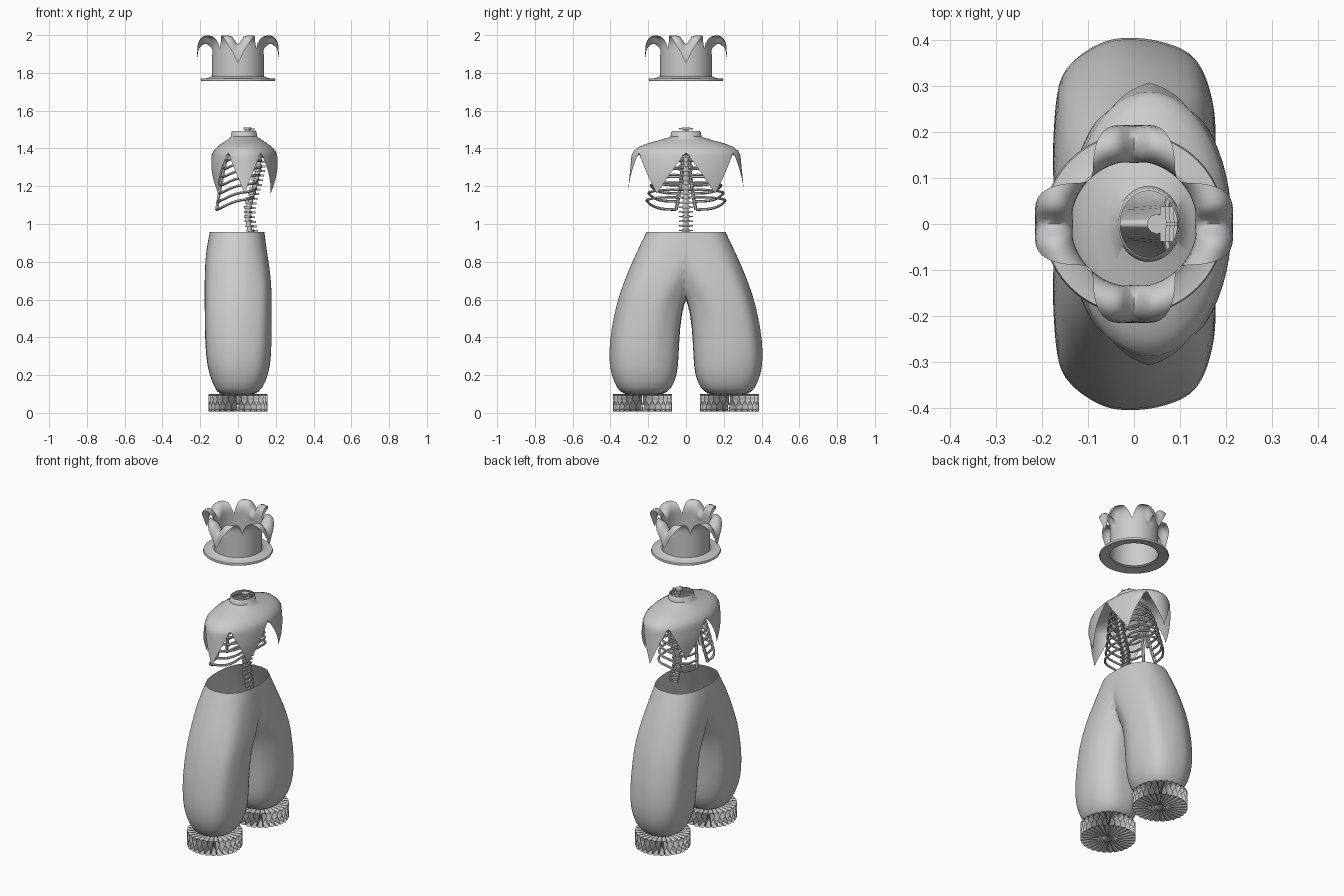
import bpy, bmesh
from math import sin, cos, pi, radians, exp, copysign
from mathutils import Vector

if "Cube" in bpy.data.objects:
    bpy.data.objects.remove(bpy.data.objects["Cube"])

grey = bpy.data.materials.new("grey")
grey.diffuse_color = (0.6, 0.6, 0.6, 1)
grey.use_nodes = True
grey.node_tree.nodes["Principled BSDF"].inputs["Base Color"].default_value = grey.diffuse_color


def finish(obj, angle=50):
    obj.data.materials.append(grey)
    bpy.context.view_layer.objects.active = obj
    for o in bpy.context.selected_objects:
        o.select_set(False)
    obj.select_set(True)
    bpy.ops.object.shade_smooth_by_angle(angle=radians(angle))
    return obj


def loft(name, rings, cap=False, angle=50):
    """Skin closed rings of equal point count."""
    bm = bmesh.new()
    vs = [[bm.verts.new(p) for p in r] for r in rings]
    n = len(vs[0])
    for a, b in zip(vs, vs[1:]):
        for i in range(n):
            j = (i + 1) % n
            bm.faces.new((a[i], a[j], b[j], b[i]))
    if cap:
        bm.faces.new(vs[-1])
    bmesh.ops.recalc_face_normals(bm, faces=bm.faces)
    me = bpy.data.meshes.new(name)
    bm.to_mesh(me)
    bm.free()
    obj = bpy.data.objects.new(name, me)
    bpy.context.collection.objects.link(obj)
    return finish(obj, angle)


def interp(rows, z):
    """Linear lookup in rows sorted by falling first value."""
    for a, b in zip(rows, rows[1:]):
        if z >= b[0]:
            t = (z - a[0]) / (b[0] - a[0])
            return [p + (q - p) * t for p, q in zip(a, b)]
    return list(rows[-1])


def tube(name, paths, radius):
    """Smooth round rods through the given points."""
    cu = bpy.data.curves.new(name, 'CURVE')
    cu.dimensions = '3D'
    cu.bevel_depth = radius
    cu.bevel_resolution = 1
    cu.resolution_u = 6
    cu.use_fill_caps = True
    for pts in paths:
        sp = cu.splines.new('BEZIER')
        sp.bezier_points.add(len(pts) - 1)
        for bp, p in zip(sp.bezier_points, pts):
            bp.co = p
            bp.handle_left_type = bp.handle_right_type = 'AUTO'
    obj = bpy.data.objects.new(name, cu)
    bpy.context.collection.objects.link(obj)
    for o in bpy.context.selected_objects:
        o.select_set(False)
    obj.select_set(True)
    bpy.context.view_layer.objects.active = obj
    bpy.ops.object.convert(target='MESH')
    return finish(bpy.context.object)


# Baggy trousers: one leg, cut at the middle and mirrored
# rows: height, inner y, outer y, front x, back x
LEG = [(.957, -.21, .21, -.15, .14), (.85, -.14, .262, -.172, .155),
       (.75, -.085, .307, -.178, .172), (.65, -.03, .345, -.18, .18),
       (.58, .008, .367, -.18, .18), (.45, .028, .397, -.18, .18),
       (.3, .036, .412, -.175, .178), (.2, .044, .398, -.155, .162),
       (.13, .075, .365, -.122, .13), (.09, .12, .33, -.1, .09)]
rings = []
for z, yi, yo, xf, xb in LEG:
    ring = []
    fold = .035 * sin(pi * (.957 - z) / .867)
    for i in range(40):
        a = 2 * pi * i / 40
        k = 1 + fold * (cos(7 * a + 2 * z) - 1) * .5
        c, s = [copysign(abs(v) ** .82, v) for v in (cos(a), sin(a))]
        ring.append(((xf + xb) / 2 + (xb - xf) / 2 * c * k,
                     (yi + yo) / 2 + (yo - yi) / 2 * s * k, z))
    rings.append(ring)
trousers = loft("trousers", rings, cap=True, angle=60)
sub = trousers.modifiers.new("smooth", 'SUBSURF')
sub.levels = sub.render_levels = 1
mir = trousers.modifiers.new("mirror", 'MIRROR')
mir.use_axis = (False, True, False)
mir.use_bisect_axis = (False, True, False)

# Ankle ruffles: a looping ribbon spread out from the centre
for side, y0 in (("left", -.23), ("right", .23)):
    N, STEPS = 28, 16
    rings = []
    for r in (.03, .157):
        ring = []
        for i in range(N * STEPS):
            t = 2 * pi * i / (N * STEPS)
            a = t + .105 * sin(2 * N * t)
            ring.append((r * cos(a), y0 + r * sin(a), .054 + .046 * cos(N * t)))
        rings.append(ring)
    loft(side + "_ruffle", rings)

# Pointed cape: neck collar, shoulders, six hanging points
# rows: step, x radius, y radius, height, x centre
CAPE = [(.062, .072, 1.492, .032), (.066, .078, 1.488, .032), (.07, .082, 1.462, .032),
        (.092, .135, 1.445, .034), (.118, .2, 1.428, .034), (.145, .25, 1.408, .034),
        (.165, .278, 1.385, .034), (.172, .288, 1.365, .034)]
SEG = 96
rings = []
for rx, ry, z, cx in CAPE:
    rings.append([(cx + rx * cos(2 * pi * i / SEG), ry * sin(2 * pi * i / SEG), z)
                  for i in range(SEG)])
for k in range(1, 7):
    u = k / 6
    ring = []
    for i in range(SEG):
        a = 2 * pi * i / SEG
        w = (i % 16) / 8
        tip = (1 - abs(w - 1)) ** 1.1            # 0 at a notch, 1 at a point
        drop = u * tip
        ring.append((.034 + (.172 + .012 * sin(pi * drop) - .012 * drop) * cos(a),
                     (.288 + .02 * drop) * sin(a), 1.365 - .205 * drop + .012 * u * (1 - tip)))
    rings.append(ring)
loft("cape", rings)

# Spine: stacked vertebrae along a curved line (height, x)
SPINE = [(1.52, .045), (1.45, .07), (1.37, .11), (1.3, .107), (1.2, .085),
         (1.1, .054), (1.03, .052), (.93, .075)]


def spine_x(z):
    return interp(SPINE, z)[1]


bm = bmesh.new()
for k in range(24):
    z = 1.505 - k * .0245
    x = spine_x(z)
    for r, h, dz in ((.022, .011, 0), (.014, .0245, -.012)):
        ret = bmesh.ops.create_cone(bm, cap_ends=True, segments=10, radius1=r,
                                    radius2=r, depth=h)
        bmesh.ops.translate(bm, verts=ret["verts"], vec=(x, 0, z + dz))
    # side wings and rear spur
    for off, size in (((.012, 0, 0), (.012, .076, .007)), ((.024, 0, -.004), (.03, .007, .01))):
        ret = bmesh.ops.create_cube(bm, size=1)
        bmesh.ops.scale(bm, verts=ret["verts"], vec=size)
        bmesh.ops.translate(bm, verts=ret["verts"], vec=Vector((x, 0, z)) + Vector(off))
me = bpy.data.meshes.new("spine")
bm.to_mesh(me)
bm.free()
spine = bpy.data.objects.new("spine", me)
bpy.context.collection.objects.link(spine)
finish(spine, 40)

# Ribs: curved rods from the spine to the breastbone
paths, front = [], {-1: [], 1: []}
for k in range(8):
    t = k / 7
    z = 1.415 - .275 * t
    w = .085 + .12 * t ** .6
    xf = -.045 - .068 * t ** .7
    yf = .018 + .035 * t * t
    for s in (-1, 1):
        end = (xf, s * yf, z - .035 - .03 * t)
        front[s].append(end)
        paths.append([(spine_x(z), s * .012, z), (spine_x(z) + .012, s * w * .45, z + .002),
                      (.055, s * w * .93, z - .008), (-.01, s * w, z - .02),
                      (xf * .8, s * w * .72, z - .035 - .02 * t), end])
tube("ribs", paths, .007)
tube("rib_front_cartilage", [front[-1], front[1]], .009)
tube("breastbone", [[(-.045, 0, 1.4), (-.085, 0, 1.29), (-.105, 0, 1.2)]], .014)

# Hat: brim, crown wall and four curled petals
rings = []
for r, z in ((.137, 1.765), (.195, 1.757), (.198, 1.763), (.195, 1.77), (.16, 1.772), (.141, 1.782)):
    rings.append([(r * cos(2 * pi * i / 96), r * sin(2 * pi * i / 96), z) for i in range(96)])
loft("hat_brim", rings, angle=60)


def petal(s):
    """Wall up, over the curl, and down (s is length along the petal)."""
    if s < .165:
        return .137, 1.775 + s
    a = (s - .165) / .042
    if a < pi * .95:
        return .178 - .041 * cos(a), 1.94 + .058 * sin(a)
    return .219 + .05 * (a * .042 - .125), 1.949 - (a * .042 - .125)


rings = []
for k in range(25):
    ring = []
    for i in range(96):
        a = 2 * pi * i / 96
        d = abs((a + pi / 4) % (pi / 2) - pi / 4) / (pi / 4)    # 0 petal middle, 1 notch
        length = .155 + .185 * (1 - d) ** .85
        s = length * k / 24
        r, z = petal(s)
        curl = max(0, min(1, (s - .12) / .06))
        groove = exp(-(d / .17) ** 2) * curl
        ring.append(((r - .006 * groove) * cos(a), (r - .006 * groove) * sin(a), z - .045 * groove))
    rings.append(ring)
loft("hat_crown", rings, angle=70)
